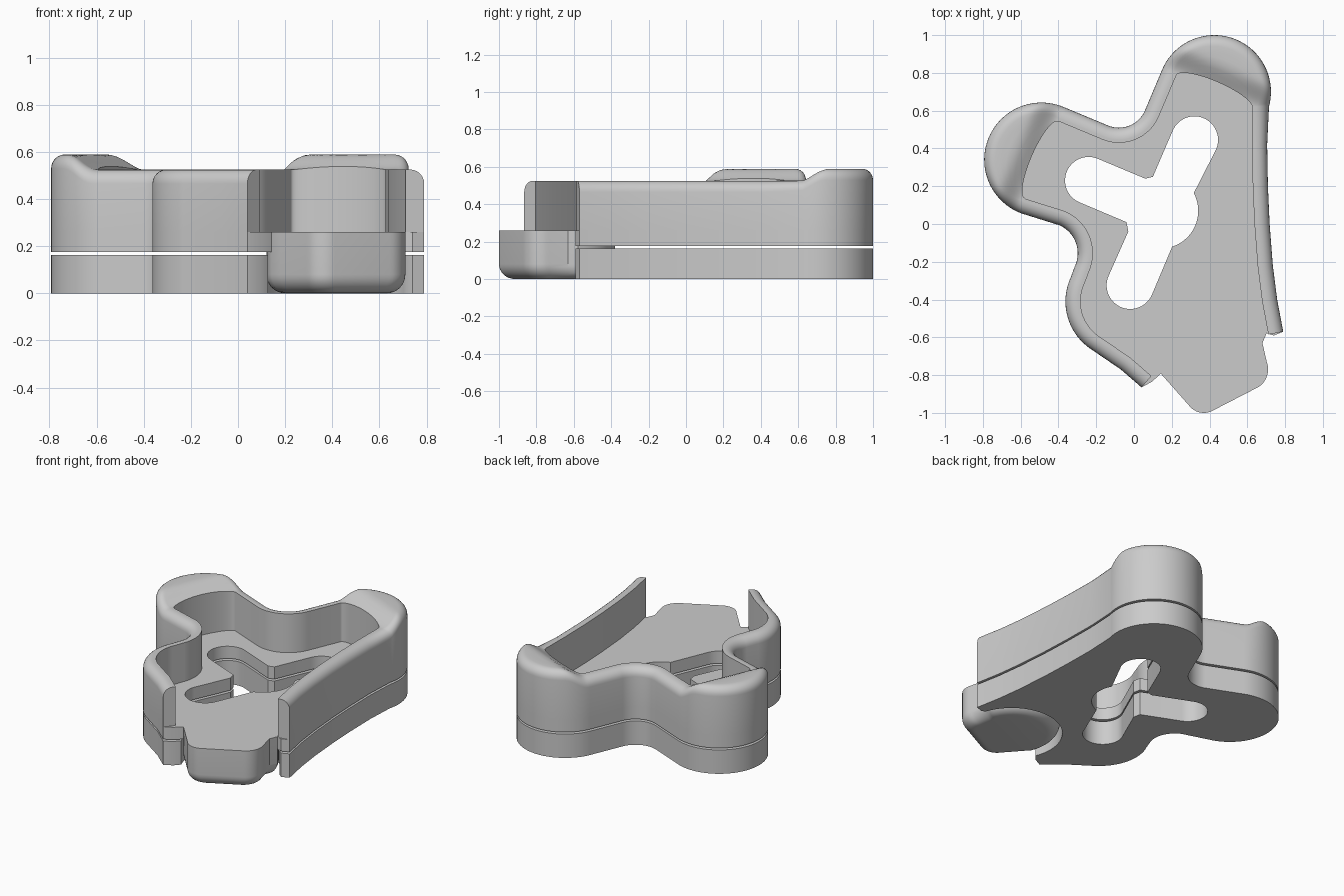
import bpy, bmesh, math
from mathutils import Vector
from mathutils.geometry import tessellate_polygon

if "Cube" in bpy.data.objects:
    bpy.data.objects.remove(bpy.data.objects["Cube"], do_unlink=True)

GREY = (0.6, 0.6, 0.6, 1)
mat = bpy.data.materials.new("light grey")
mat.use_nodes = True
mat.diffuse_color = GREY
mat.node_tree.nodes["Principled BSDF"].inputs["Base Color"].default_value = GREY

TILT = 66.5                       # angle of the tray's main axis in degrees
SLAB_TOP, SHELL_BOTTOM, FLOOR = 0.163, 0.176, 0.26
RIM, HOOD_RISE, WALL, ROUND = 0.525, 0.064, 0.08, 0.06


def arc(cx, cy, r, start, end, n=28):
    """Points along an arc, angles in degrees."""
    angles = [math.radians(start + (end - start) * i / n) for i in range(n + 1)]
    return [Vector((cx + r * math.cos(a), cy + r * math.sin(a))) for a in angles]


def pts(*pairs):
    return [Vector(p) for p in pairs]


def direction(deg):
    return Vector((math.cos(math.radians(deg)), math.sin(math.radians(deg))))


def finish(name, bm):
    bmesh.ops.recalc_face_normals(bm, faces=bm.faces)
    mesh = bpy.data.meshes.new(name)
    bm.to_mesh(mesh)
    bm.free()
    mesh.materials.append(mat)
    obj = bpy.data.objects.new(name, mesh)
    bpy.context.collection.objects.link(obj)
    bpy.ops.object.select_all(action="DESELECT")
    obj.select_set(True)
    bpy.context.view_layer.objects.active = obj
    bpy.ops.object.shade_smooth_by_angle(angle=math.radians(35))
    return obj


def plate(name, outline, hole, z0, z1):
    """Flat plate with one hole."""
    bm = bmesh.new()
    loops = [[p.to_3d() for p in loop] for loop in (outline, hole)]
    low, high = ([bm.verts.new((p.x, p.y, z)) for loop in loops for p in loop]
                 for z in (z0, z1))
    for tri in tessellate_polygon(loops):
        for layer in (low, high):
            bm.faces.new([layer[i] for i in tri])
    first = 0
    for loop in loops:
        n = len(loop)
        for i in range(n):
            a, b = first + i, first + (i + 1) % n
            bm.faces.new((low[a], low[b], high[b], high[a]))
        first += n
    return finish(name, bm)


def loft(name, rings, closed):
    """Skin between rings of points and cap both ends."""
    bm = bmesh.new()
    rows = [[bm.verts.new(p) for p in ring] for ring in rings]
    for a, b in zip(rows, rows[1:]):
        n = len(a)
        for i in range(n if closed else n - 1):
            j = (i + 1) % n
            bm.faces.new((a[i], a[j], b[j], b[i]))
    bm.faces.new(rows[0])
    bm.faces.new(rows[-1])
    return finish(name, bm)


# Outer outline, anticlockwise from the front left end to the front right end
back_lobe, side_lobe = Vector((0.425, 0.70)), Vector((-0.49, 0.34))
lobes = [(back_lobe, direction(TILT)), (side_lobe, direction(TILT + 90))]
outer = (pts((0.79, -0.57), (0.758, -0.4), (0.735, -0.22), (0.718, 0), (0.709, 0.2), (0.705, 0.42))
         + arc(*back_lobe, 0.30, -15, TILT + 90, 44)
         + arc(-0.08, 0.66, 0.15, TILT - 90, TILT - 180)
         + arc(*side_lobe, 0.303, TILT, TILT + 183, 44)
         + arc(-0.46, -0.155, 0.162, TILT, -25)
         + arc(-0.06, -0.41, 0.303, 155, 235)
         + pts((-0.07, -0.77), (0.04, -0.865)))

# Cross-shaped hole with a round bulge
hole = (arc(0.32, 0.445, 0.125, TILT - 90, TILT + 90)
        + pts((0.1, 0.25), (0.06, 0.24))
        + arc(-0.24, 0.23, 0.125, TILT, TILT + 180)
        + pts((-0.04, 0.01), (-0.03, -0.04))
        + arc(-0.02, -0.325, 0.125, TILT + 90, TILT + 270)
        + arc(0.14, 0.07, 0.2, -72, 28))

# Base slab and shell floor, both with a round notch at the front
plug_centre = Vector((0.42, -0.68))


def notched(r):
    return outer + pts((0.095, -0.835)) + arc(*plug_centre, r, 202, 20) + pts((0.74, -0.59))


plate("base_slab", notched(0.315), hole, 0, SLAB_TOP)
plate("shell_floor", notched(0.30), hole, SHELL_BOTTOM, FLOOR)

# Front plug with a rounded underside
plug = (arc(*plug_centre, 0.30, 20, 202) + pts((0.18, -0.835))
        + arc(0.37, -0.9, 0.1, 215, 293, 10)
        + arc(0.60, -0.77, 0.11, 293, 380, 10) + pts((0.68, -0.63)))
rings = []
for k in range(9):
    a = math.radians(90 * k / 8)
    scale, z = 1 - 0.27 * (1 - math.sin(a)), 0.08 * (1 - math.cos(a))
    rings.append([(plug_centre + (p - plug_centre) * scale).to_3d() + Vector((0, 0, z)) for p in plug])
rings.append([p.to_3d() + Vector((0, 0, FLOOR)) for p in plug])
loft("front_plug", rings, True)


# Rim wall, widening into a raised hood at each of the two lobes
def rim_height(p):
    rise = 0
    for c, axis in lobes:
        t = min(max(((p - c).dot(axis) - 0.01) / 0.15, 0), 1)
        rise = max(rise, t * t * (3 - 2 * t))
    return RIM + HOOD_RISE * rise


def inner_point(i):
    p = outer[i]
    for c, axis in lobes:
        t = (p - c).dot(axis)
        if t > 0:
            side = Vector((-axis.y, axis.x))
            return c + axis * t * 0.18 + side * (p - c).dot(side) * 0.73
    d = (outer[min(i + 1, len(outer) - 1)] - outer[max(i - 1, 0)]).normalized()
    return p + Vector((-d.y, d.x)) * WALL


sections = []
for i, p in enumerate(outer):
    q = inner_point(i)
    width = (q - p).length
    inward = (q - p) / width
    section = [p.to_3d() + Vector((0, 0, FLOOR))]
    for k in range(7):
        a = math.radians(15 * k)
        s = p + inward * ROUND * (1 - math.cos(a))
        section.append(Vector((s.x, s.y, rim_height(s) - ROUND * (1 - math.sin(a)))))
    for k in range(1, 7):
        s = p + inward * (ROUND + (width - ROUND) * k / 6)
        section.append(Vector((s.x, s.y, rim_height(s))))
    section.append(q.to_3d() + Vector((0, 0, FLOOR)))
    sections.append(section)
loft("rim_wall", sections, True)
